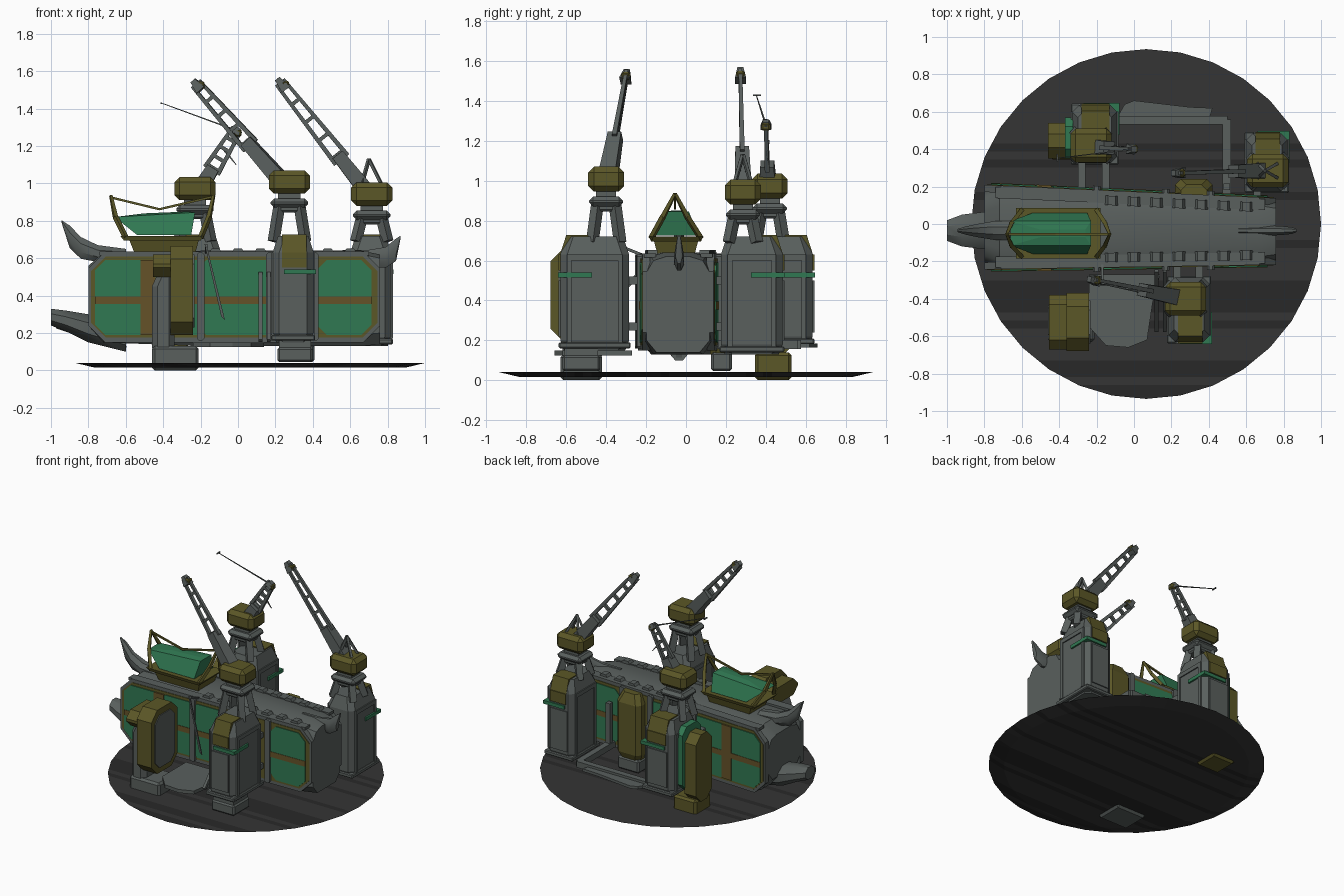
import bpy, bmesh, math, random
from mathutils import Vector

if "Cube" in bpy.data.objects:
    bpy.data.objects.remove(bpy.data.objects["Cube"])

def material(name, rgb):
    m = bpy.data.materials.new(name)
    m.diffuse_color = (*rgb, 1)
    m.use_nodes = True
    m.node_tree.nodes["Principled BSDF"].inputs["Base Color"].default_value = m.diffuse_color
    return m

GREY = material("steel grey", (0.10, 0.115, 0.11))
GREEN = material("panel green", (0.03, 0.19, 0.085))
OLIVE = material("olive", (0.105, 0.095, 0.02))
BROWN = material("stripe brown", (0.13, 0.085, 0.022))
DARK = material("base charcoal", (0.035, 0.035, 0.035))
BLACK = material("base streak", (0.022, 0.022, 0.022))

def finish(name, bm, mats, smooth=False):
    bmesh.ops.recalc_face_normals(bm, faces=bm.faces)
    me = bpy.data.meshes.new(name)
    bm.to_mesh(me)
    bm.free()
    for m in mats if isinstance(mats, (list, tuple)) else [mats]:
        me.materials.append(m)
    ob = bpy.data.objects.new(name, me)
    bpy.context.collection.objects.link(ob)
    if smooth:
        bpy.context.view_layer.objects.active = ob
        ob.select_set(True)
        bpy.ops.object.shade_smooth_by_angle(angle=math.radians(35))
        ob.select_set(False)
    return ob

def loft(name, rings, mats, smooth=False):
    """Skin a list of equal-sized point rings and cap the ends."""
    bm = bmesh.new()
    vs = [[bm.verts.new(p) for p in r] for r in rings]
    n = len(rings[0])
    for a, b in zip(vs, vs[1:]):
        for i in range(n):
            bm.faces.new((a[i], a[(i + 1) % n], b[(i + 1) % n], b[i]))
    bm.faces.new(vs[0])
    bm.faces.new(vs[-1])
    return finish(name, bm, mats, smooth)

def box(name, x, y, z, mat, bevel=0.0):
    bm = bmesh.new()
    bmesh.ops.create_cube(bm, size=1)
    for v in bm.verts:
        for i, (a, b) in enumerate((x, y, z)):
            v.co[i] = (a + b) / 2 + v.co[i] * (b - a)
    if bevel:
        bmesh.ops.bevel(bm, geom=bm.edges[:], offset=bevel, segments=1, affect='EDGES')
    return finish(name, bm, mat)

def octagon(a, b, c, d, k):
    return [(a + k, c), (b - k, c), (b, c + k), (b, d - k),
            (b - k, d), (a + k, d), (a, d - k), (a, c + k)]

def side_plate(name, pts, y0, y1, mat, slope=0.0):
    """Profile in x,z pushed through y; slope follows the tapering hull."""
    return loft(name, [[(x, y + slope * x, z) for x, z in pts] for y in (y0, y1)], mat)

def end_plate(name, pts, x0, x1, mat):
    return loft(name, [[(x, y, z) for y, z in pts] for x in (x0, x1)], mat)

def beam(name, p, q, w, mat, w2=None):
    p, q = Vector(p), Vector(q)
    rot = (q - p).to_track_quat('Z', 'Y')
    sq = [(-.5, -.5), (.5, -.5), (.5, .5), (-.5, .5)]
    return loft(name, [[c + rot @ Vector((a * s, b * s, 0)) for a, b in sq]
                       for c, s in ((p, w), (q, w if w2 is None else w2))], mat)

# Streaked round base
bm = bmesh.new()
bmesh.ops.create_cone(bm, cap_ends=True, segments=32, radius1=0.83, radius2=0.935, depth=0.025)
bmesh.ops.translate(bm, verts=bm.verts, vec=(0.065, 0, 0.0275))
random.seed(4)
cuts = [-0.86 + 0.043 * i for i in range(41)]
for y in cuts:
    bmesh.ops.bisect_plane(bm, geom=bm.verts[:] + bm.edges[:] + bm.faces[:], plane_co=(0, y, 0), plane_no=(0, 1, 0))
streak = [random.random() < 0.3 for _ in range(60)]
for f in bm.faces:
    f.material_index = int(streak[int((f.calc_center_median().y + 0.95) / 0.043)])
finish("base_disc", bm, [DARK, BLACK])

# Hull, narrowing toward the stern
def hull_ring(x, zlo, zhi, inset):
    y0, y1 = -0.222 + 0.016 * x + inset, 0.165 - 0.045 * x - inset
    return [(x, y, z) for y, z in ((y0 + .05, zlo), (y1 - .05, zlo), (y1, zlo + .06), (y1, zhi - .08),
            (y1 - .035, zhi - .02), (y1 - .1, zhi), (y0 + .1, zhi), (y0 + .035, zhi - .02),
            (y0, zhi - .08), (y0, zlo + .06))]
loft("hull", [hull_ring(-0.80, .24, .56, .03), hull_ring(-0.72, .15, .63, 0), hull_ring(-0.2, .13, .64, 0),
              hull_ring(0.66, .13, .64, 0), hull_ring(0.76, .14, .62, .012)], GREY, True)

# Hull side panels, frames and painted stripes
for side, yb, slope in ((-1, -0.222, 0.016), (1, 0.165, -0.045)):
    def plate(name, pts, t0, t1, mat):
        side_plate(name, pts, yb + side * t0, yb + side * t1, mat, slope)
    plate("side_frame", octagon(-.80, .76, .15, .635, .09), -.03, .008, GREY)
    plate("side_trim", octagon(-.785, .745, .175, .61, .08), .0, .012, OLIVE)
    for a, b in ((-.765, -.46), (-.44, -.21), (-.18, .16), (.42, .715)):
        plate("green_panel", octagon(a, b, .19, .59, .055 if a < -.7 or b > .7 else .01), .0, .018, GREEN)
        plate("waist_stripe", [(a, .355), (b, .355), (b, .395), (a, .395)], .01, .021, BROWN)
    plate("upright_stripe", [(-.52, .19), (-.44, .19), (-.44, .59), (-.52, .59)], .01, .022, BROWN)
    for x in (-.2, .17, .41):
        plate("hull_rib", octagon(x - .02, x + .02, .16, .63, .01), .0, .03, GREY)
    # Deck edge rail with clamps
    plate("deck_rail", [(-.74, .615), (.7, .615), (.7, .635), (-.74, .635)], -.06, .0, GREY)
    for i in range(7):
        x = -.12 + i * .12
        plate("rail_clamp", [(x - .035, .63), (x + .035, .63), (x + .02, .652), (x - .02, .652)], -.07, -.02, GREY)

# Curved horns and lower ram: x, z, half height, half width
def horn(name, secs):
    rings = [[(x, -.035 + w * a, z + h * b) for a, b in ((-1, -.4), (-.4, -1), (.4, -1), (1, -.4),
             (1, .4), (.4, 1), (-.4, 1), (-1, .4))] for x, z, h, w in secs]
    return loft(name, rings, GREY, True)
horn("bow_horn", [(-.945, .80, .004, .008), (-.90, .715, .06, .022), (-.84, .655, .058, .035),
                  (-.75, .625, .045, .05), (-.60, .62, .03, .05)])
horn("stern_horn", [(.87, .715, .006, .008), (.845, .645, .06, .018), (.79, .605, .055, .024),
                    (.70, .60, .045, .028), (.56, .62, .025, .02)])
horn("bow_ram", [(-1.0, .285, .045, .055), (-.92, .265, .055, .085), (-.80, .225, .075, .10), (-.60, .16, .06, .05)])
beam("ram_keel", (-.97, -.035, .24), (-.6, -.035, .115), .03, GREY)

# Canopy tray on the foredeck
def tray(z, x0, x1, w):
    return [(x0, -.05 - w, z), (x1, -.05 - w, z), (x1, -.05 + w, z), (x0, -.05 + w, z)]
loft("tray_base", [tray(.62, -.55, -.23, .09), tray(.695, -.58, -.21, .11)], OLIVE)
loft("tray_lip", [tray(.695, -.61, -.2, .125), tray(.72, -.63, -.18, .135)], OLIVE)
loft("canopy", [[(-.54, -.16, .725), (-.25, -.16, .725), (-.25, .06, .725), (-.54, .06, .725)],
                [(-.66, -.115, .82), (-.23, -.115, .845), (-.23, .015, .845), (-.66, .015, .82)],
                [(-.5, -.07, .84), (-.26, -.07, .85), (-.26, -.03, .85), (-.5, -.03, .84)]], GREEN)
for base, mid, tip in ((-.60, -.655, -.68), (-.20, -.155, -.13)):
    for s in (-1, 1):
        beam("canopy_post", (base, -.05 + s * .125, .71), (mid, -.055 + s * .06, .82), .022, OLIVE)
        beam("canopy_post_top", (mid, -.055 + s * .06, .82), (tip, -.055, .935), .022, OLIVE, .014)
beam("canopy_ridge_fore", (-.68, -.055, .925), (-.42, -.055, .862), .012, OLIVE)
beam("canopy_ridge_aft", (-.42, -.055, .862), (-.13, -.055, .93), .012, OLIVE)

# Crane towers: leg, trestle, turntable, cab and lattice boom
def tower(x0, x1, y0, y1, zb, out):
    def ring(z, k):
        return [(x, y, z) for x, y in octagon(x0 + k, x1 - k, y0 + k, y1 - k, .035)]
    loft("tower_leg", [ring(zb - .02, .02), ring(zb + .03, 0), ring(.63, 0), ring(.72, .03)], GREY)
    yo = y1 if out > 0 else y0
    ys = sorted((yo, yo + out * .008))
    box("tower_skirt", (x0 - .008, x1 + .008), (y0 - .008, y1 + .008), (zb - .01, zb + .02), GREY, .006)
    box("tower_face_upper", (x0 + .05, x1 - .04), ys, (.55, .63), OLIVE)
    box("tower_face_lower", (x0 + .04, x1 - .04), ys, (zb + .05, .5), GREY)
    box("tower_band", (x0 + .06, x1 + .012), sorted((yo - out * .16, yo + out * .012)), (.515, .54), GREEN)
    # Sloping cap over the outer shoulder
    a = [(x0 + .05, yo + out * .003, .625), (x1 - .04, yo + out * .003, .625),
         (x1 - .04, yo - out * .03, .728), (x0 + .05, yo - out * .03, .728)]
    b = [(x0 + .05, yo - out * .12, .60), (x1 - .04, yo - out * .12, .60),
         (x1 - .04, yo - out * .14, .728), (x0 + .05, yo - out * .14, .728)]
    loft("tower_cap", [a, b], OLIVE)
    # Raised rims on the fore and aft faces
    for x in (x0, x1):
        for y in (y0 + .045, y1 - .045):
            box("tower_rim", (x - .008, x + .008), (y - .012, y + .012), (zb + .02, .63), GREY)
        box("tower_rim_top", (x - .008, x + .008), (y0 + .04, y1 - .04), (.6, .63), GREY)

def crane(cx, cy, z, boom0, tip, plain):
    """z is the underside of the cab."""
    for sx in (-1, 1):
        for sy in (-1, 1):
            beam("trestle_leg", (cx + sx * .085, cy + sy * .07, .69), (cx + sx * .055, cy + sy * .045, z - .07), .045, GREY)
    box("trestle_head", (cx - .075, cx + .075), (cy - .065, cy + .065), (z - .1, z - .065), GREY, .01)
    box("turntable", (cx - .1, cx + .1), (cy - .085, cy + .085), (z - .075, z - .025), GREY, .02)
    box("cab_neck", (cx - .06, cx + .06), (cy - .05, cy + .05), (z - .03, z + .02), GREY)
    box("cab", (cx - .11, cx + .11), (cy - .09, cy + .09), (z, z + .125), OLIVE, .028)
    p, q = Vector(boom0), Vector(tip)
    d = q - p
    up = d.cross(Vector((0, 1, 0))).normalized()
    at = lambda t, s: p + d * t + up * s * (.045 - .022 * t)
    beam("boom_root", p - d * .05, p + d * plain, .085, GREY, .068)
    for s in (-1, 1):
        beam("boom_rail", at(plain - .05, s), at(.97, s), .024, GREY, .018)
    n = 4
    for i in range(n + 1):
        t = plain + (.95 - plain) * i / n
        beam("boom_rung", at(t, -1), at(t, 1), .02, GREY)
    beam("boom_tip", p + d * .9, q, .055, GREY, .03)
    c = p + d * .93 - up * .015
    box("tip_pulley", (c.x - .02, c.x + .02), (c.y - .022, c.y + .022), (c.z - .02, c.z + .02), OLIVE, .008)

tower(.185, .405, -.63, -.285, .17, -1)
crane(.275, -.40, .945, (.20, -.385, 1.05), (-.24, -.295, 1.55), .35)
tower(.60, .82, .175, .485, .15, 1)
crane(.715, .285, .88, (.67, .285, .98), (.21, .272, 1.56), .3)
tower(-.33, -.09, .325, .635, .19, 1)
crane(-.23, .42, .91, (-.19, .41, .99), (.0, .40, 1.30), .3)

# Mast frame on the stern crane, jib line on the port crane
for y in (.245, .325):
    beam("mast_stay", (.66, y, .99), (.70, .285, 1.13), .016, GREY)
    beam("mast_back_stay", (.77, y, .99), (.70, .285, 1.13), .016, GREY)
beam("jib_line", (.0, .40, 1.28), (-.41, .352, 1.43), .008, GREY, .004)
beam("jib_hook", (-.41, .375, 1.428), (-.41, .335, 1.428), .008, GREY)
beam("jib_spike", (-.09, .41, 1.20), (-.01, .41, 1.10), .016, GREY, .004)

# Buttress with open hatch at the front left
end_plate("buttress", octagon(-.68, -.37, .19, .665, .07), -.36, -.24, OLIVE)
end_plate("buttress_hatch", octagon(-.64, -.41, .23, .62, .05), -.245, -.233, GREY)
loft("buttress_wedge", [[(x, y, z) for x, y in octagon(a, -.34, -.62, -.42, .03)]
                        for z, a in ((.12, -.46), (.45, -.46), (.56, -.41))], GREY)
end_plate("buttress_shoulder", octagon(-.67, -.38, .50, .62, .05), -.455, -.35, OLIVE)
box("buttress_foot", (-.46, -.21), (-.63, -.42), (0, .13), GREY, .015)

# Buttress and green shield at the back left
end_plate("back_shield", octagon(.35, .57, .2, .67, .05), -.37, -.325, GREEN)
end_plate("back_buttress", octagon(.35, .54, .12, .62, .06), -.46, -.365, OLIVE)
box("back_foot", (-.45, -.26), (.345, .53), (0, .14), OLIVE, .015)

# Pillar against the far hull side, and tower feet
loft("hull_pillar", [[(x, y, z) for x, y in octagon(.22 + k, .42 - k, .12, .24 - k, .03)]
                     for z, k in ((.13, .02), (.18, 0), (.55, 0), (.62, .03))], OLIVE)
box("pillar_foot", (.23, .41), (.125, .23), (.045, .14), GREY, .012)
box("tower_foot", (.21, .4), (-.62, -.43), (.045, .125), GREY, .012)
box("tower_foot_collar", (.22, .39), (-.61, -.44), (.11, .16), GREY)

# Low working platforms, pipes and tower links
loft("front_platform", [[(x, y, z) for x, y in ((-.24, -.27), (.14, -.27), (.1, -.42), (.07, -.62), (-.03, -.66),
      (-.15, -.65), (-.24, -.55))] for z in (.125, .15)], GREY)
loft("back_platform", [[(x, y, z) for x, y in ((-.09, .57), (.40, .555), (.42, .62), (.3, .625), (.0, .66), (-.05, .64))]
                       for z in (.165, .185)], GREY)
beam("back_pipe", (-.09, .555, .18), (.5, .555, .18), .045, GREY)
beam("cross_pipe", (.495, .56, .18), (.495, .16, .18), .045, GREY)
beam("cross_pipe_riser", (.495, .2, .17), (.495, .2, .5), .035, GREY)
for x in (.12, .165):
    beam("ladder_rail", (x, -.57, .16), (x, -.25, .52), .02, GREY)
for x, ya, yb in ((-.28, .16, .34), (-.15, .16, .34), (.23, -.3, -.2), (.35, -.3, -.2), (.66, .1, .2)):
    for z in (.27, .5):
        beam("tower_link", (x, ya, z), (x, yb, z), .04, GREY)
# Hanging fin beside the front hull panel
side_plate("hanging_fin", [(-.18, .68), (-.165, .66), (-.07, .27), (-.09, .29)], -.33, -.32, GREY)
beam("fin_stay", (-.17, -.325, .67), (-.17, -.2, .62), .015, GREY)
